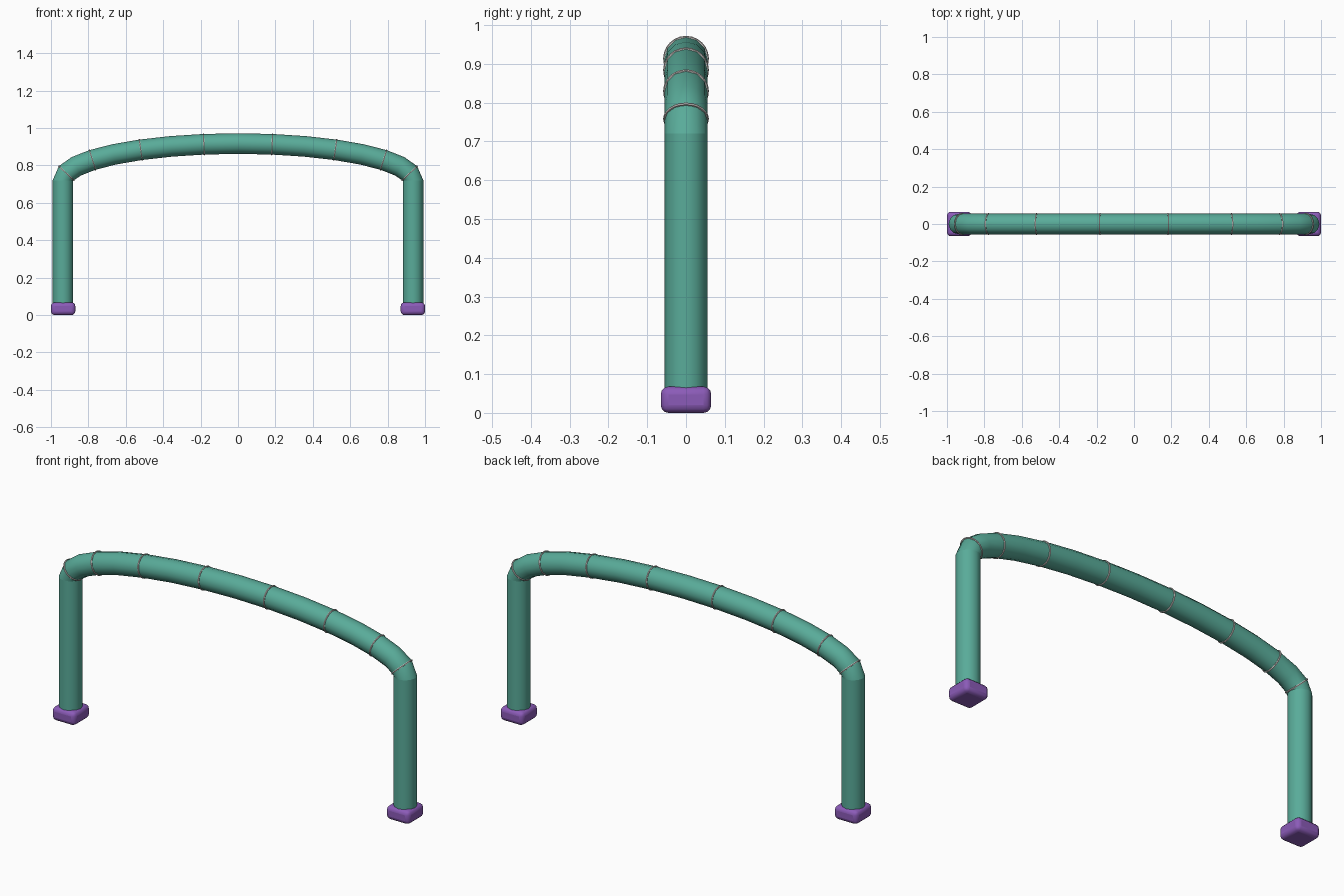
import bpy, bmesh
from math import sin, cos, pi, radians
from mathutils import Vector, Matrix

if "Cube" in bpy.data.objects:
    bpy.data.objects.remove(bpy.data.objects["Cube"])

HALF_SPAN, SPRING_Z, RISE = 0.936, 0.72, 0.197
RADIUS, SIDES, ARCH_STEPS = 0.055, 12, 16
FOOT_SIZE, FOOT_HEIGHT = 0.13, 0.068


def make_material(name, color):
    mat = bpy.data.materials.new(name)
    mat.use_nodes = True
    mat.diffuse_color = color
    mat.node_tree.nodes["Principled BSDF"].inputs["Base Color"].default_value = color
    return mat


teal = make_material("teal green", (0.1, 0.41, 0.32, 1))
purple = make_material("purple", (0.26, 0.105, 0.48, 1))
grey = make_material("light grey", (0.62, 0.6, 0.58, 1))


def finish(obj, name, mat):
    obj.name = name
    obj.data.materials.append(mat)
    bpy.ops.object.select_all(action="DESELECT")
    obj.select_set(True)
    bpy.context.view_layer.objects.active = obj
    bpy.ops.object.shade_smooth_by_angle(angle=radians(40))


def arch_frame(t):
    """Centre, tangent and outward normal of the elliptical arch at angle t."""
    centre = Vector((HALF_SPAN * cos(t), 0, SPRING_Z + RISE * sin(t)))
    tangent = Vector((-HALF_SPAN * sin(t), 0, RISE * cos(t))).normalized()
    normal = Vector((tangent.z, 0, -tangent.x))
    return centre, tangent, normal


# Arched tube: a round section swept along half an ellipse
bm = bmesh.new()
loops = []
for i in range(ARCH_STEPS + 1):
    c, _, n = arch_frame(pi * i / ARCH_STEPS)
    angles = [2 * pi * k / SIDES for k in range(SIDES)]
    loops.append([bm.verts.new(c + RADIUS * (cos(a) * n + sin(a) * Vector((0, 1, 0))))
                  for a in angles])
for a, b in zip(loops, loops[1:]):
    for k in range(SIDES):
        j = (k + 1) % SIDES
        bm.faces.new((a[k], a[j], b[j], b[k]))
bmesh.ops.recalc_face_normals(bm, faces=bm.faces)
mesh = bpy.data.meshes.new("arch_tube")
bm.to_mesh(mesh)
bm.free()
arch = bpy.data.objects.new("arch_tube", mesh)
bpy.context.collection.objects.link(arch)
finish(arch, "arch_tube", teal)

# Thin seam rings at every other arch section
for i in range(1, ARCH_STEPS, 2):
    c, t, n = arch_frame(pi * i / ARCH_STEPS)
    bpy.ops.mesh.primitive_torus_add(major_radius=RADIUS, minor_radius=0.004,
                                     major_segments=24, minor_segments=6)
    ring = bpy.context.object
    ring.matrix_world = Matrix.Translation(c) @ t.to_track_quat("Z", "Y").to_matrix().to_4x4()
    finish(ring, f"seam_ring_{i // 2 + 1}", grey)

# Legs and rounded feet
for side, sign in (("left", 1), ("right", -1)):
    bottom = FOOT_HEIGHT - 0.02
    bpy.ops.mesh.primitive_cylinder_add(
        vertices=SIDES, radius=RADIUS, depth=SPRING_Z - bottom, end_fill_type="NOTHING",
        location=(sign * HALF_SPAN, 0, (SPRING_Z + bottom) / 2))
    finish(bpy.context.object, f"{side}_leg", teal)

    bpy.ops.mesh.primitive_cube_add(
        size=1, location=(sign * (1 - FOOT_SIZE / 2), 0, FOOT_HEIGHT / 2))
    foot = bpy.context.object
    foot.data.transform(Matrix.Diagonal((FOOT_SIZE, FOOT_SIZE, FOOT_HEIGHT, 1)))
    bevel = foot.modifiers.new("rounded edges", "BEVEL")
    bevel.width, bevel.segments = 0.02, 3
    finish(foot, f"{side}_foot", purple)
